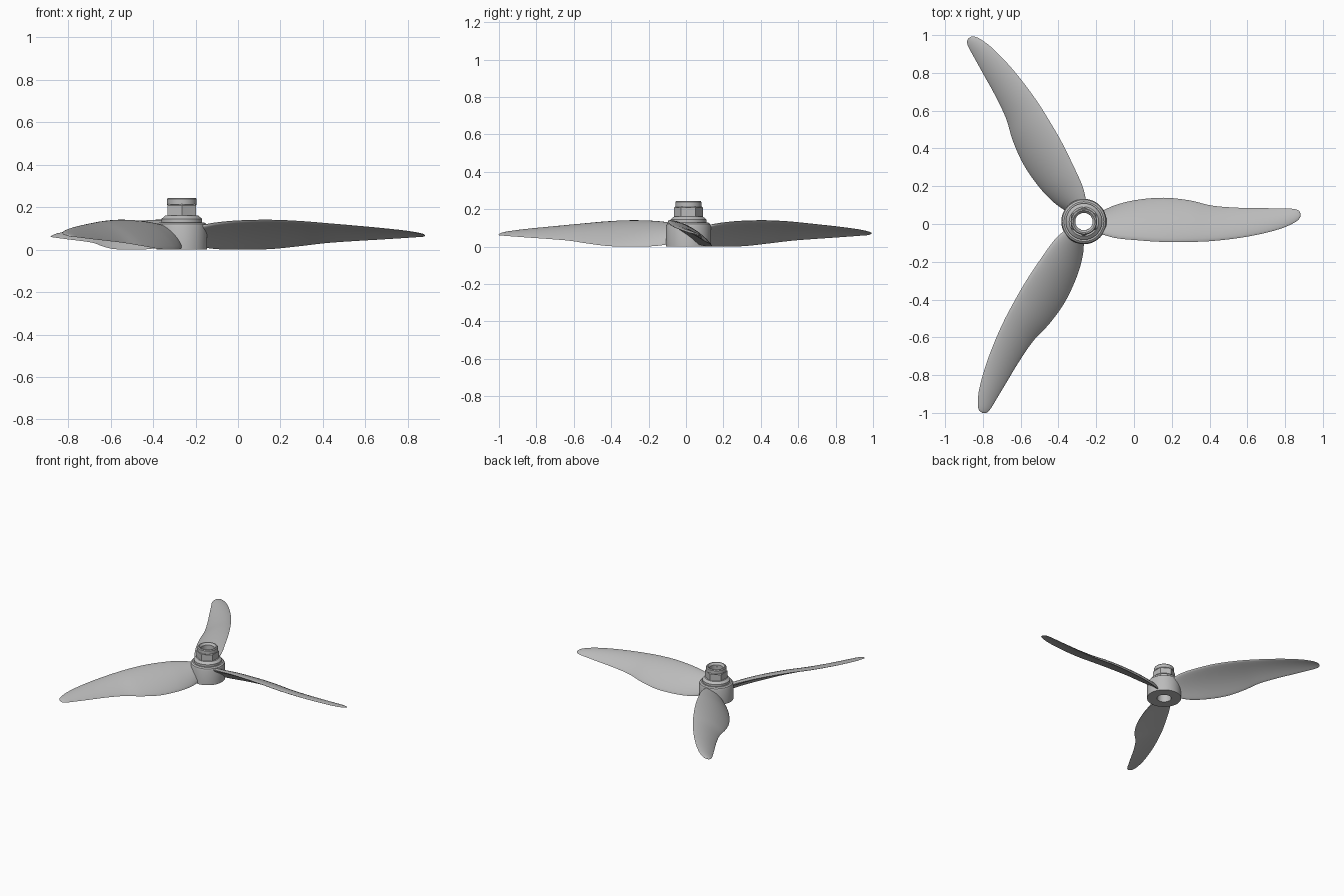
import bpy, math
from mathutils import Vector, Matrix

cube = bpy.data.objects.get("Cube")
if cube:
    bpy.data.objects.remove(cube, do_unlink=True)

CENTRE = Vector((-0.265, 0.013, 0))

grey = bpy.data.materials.new("plain grey")
grey.use_nodes = True
colour = (0.5, 0.5, 0.5, 1)
grey.diffuse_color = colour
grey.node_tree.nodes["Principled BSDF"].inputs["Base Color"].default_value = colour


def make(name, verts, faces, angle=35):
    mesh = bpy.data.meshes.new(name)
    mesh.from_pydata(verts, [], faces)
    mesh.materials.append(grey)
    obj = bpy.data.objects.new(name, mesh)
    bpy.context.collection.objects.link(obj)
    bpy.ops.object.select_all(action="DESELECT")
    obj.select_set(True)
    bpy.context.view_layer.objects.active = obj
    bpy.ops.object.mode_set(mode="EDIT")
    bpy.ops.mesh.select_all(action="SELECT")
    bpy.ops.mesh.normals_make_consistent(inside=False)
    bpy.ops.object.mode_set(mode="OBJECT")
    bpy.ops.object.shade_smooth_by_angle(angle=math.radians(angle))
    return obj


def lathe(name, profile, bore_steps=64):
    """Spin a closed (radius, z) loop round the hub axis."""
    n, k = bore_steps, len(profile)
    verts = [CENTRE + Vector((r * math.cos(a), r * math.sin(a), z))
             for a in (math.tau * i / n for i in range(n)) for r, z in profile]
    faces = [(i * k + j, (i + 1) % n * k + j,
              (i + 1) % n * k + (j + 1) % k, i * k + (j + 1) % k)
             for i in range(n) for j in range(k)]
    return make(name, verts, faces)


# Hub and nut stack
lathe("hub", [(.05, 0), (.12, 0), (.12, .108), (.115, .122), (.105, .129), (.05, .129)])
lathe("nut_flange", [(.047, .127), (.096, .127), (.096, .145), (.078, .16), (.047, .16)])
lathe("nut_collar", [(.046, .15), (.064, .15), (.064, .208), (.07, .213), (.07, .238),
                     (.065, .244), (.058, .244), (.046, .23)])

# Hexagonal nut body with a bore, corners on the y axis
rings = [(.052, .155, 6), (.078, .155, 6), (.078, .208, 6), (.07, .216, 6), (.052, .216, 6)]
hex_verts = [CENTRE + Vector((r * math.sin(math.tau * i / n), r * math.cos(math.tau * i / n), z))
             for r, z, n in rings for i in range(n)]
hex_faces = [(j * 6 + i, j * 6 + (i + 1) % 6,
              (j + 1) % 5 * 6 + (i + 1) % 6, (j + 1) % 5 * 6 + i)
             for j in range(5) for i in range(6)]
make("hex_nut", hex_verts, hex_faces, 20)

# Blade stations: distance, leading y, trailing y, leading z, trailing z, thickness
STATIONS = [
    (.075, -.060, .045, .110, .015, .030),
    (.16, -.086, .085, .126, .003, .028),
    (.27, -.098, .113, .136, .000, .026),
    (.42, -.108, .126, .139, .003, .024),
    (.56, -.108, .112, .133, .017, .022),
    (.68, -.103, .084, .123, .031, .020),
    (.82, -.087, .073, .111, .041, .016),
    (.94, -.065, .071, .100, .048, .013),
    (1.05, -.035, .069, .088, .055, .010),
    (1.11, -.008, .067, .079, .059, .007),
    (1.137, .011, .058, .073, .061, .005),
    (1.146, .026, .044, .069, .064, .002),
]


def smooth_stations(rows, steps=5):
    """Catmull-Rom through the stations."""
    pts = [Vector(r) for r in rows]
    out = []
    for i in range(len(pts) - 1):
        p0, p1, p2 = pts[max(i - 1, 0)], pts[i], pts[i + 1]
        p3 = pts[min(i + 2, len(pts) - 1)]
        h = p2[0] - p1[0]
        m1 = (p2 - p0) * (h / (p2[0] - p0[0]))
        m2 = (p3 - p1) * (h / (p3[0] - p1[0]))
        for s in range(steps):
            t = s / steps
            out.append(p1 * (2*t**3 - 3*t**2 + 1) + m1 * (t**3 - 2*t**2 + t)
                       + p2 * (3*t**2 - 2*t**3) + m2 * (t**3 - t**2))
    return out + [pts[-1]]


def section(row, half=12):
    """Cambered airfoil loop, from trailing edge over the top and back underneath."""
    x, y0, y1, z0, z1, thick = row
    chord = Vector((0, y1 - y0, z1 - z0))
    up = Vector((0, -chord.z, chord.y)).normalized()
    loop = []
    for i in range(2 * half):
        a = math.pi * i / half
        u = (1 + math.cos(a)) / 2
        camber = .07 * chord.length * 4 * u * (1 - u)
        body = .5 * thick * math.sin(a) * (1.25 - .5 * u)
        loop.append(Vector((x, y0, z0)) + chord * u + up * (camber + body))
    return loop


def blade(name, angle):
    loops = [section(r) for r in smooth_stations(STATIONS)]
    n = len(loops[0])
    turn = Matrix.Translation(CENTRE) @ Matrix.Rotation(math.radians(angle), 4, "Z")
    verts = [turn @ v for loop in loops for v in loop]
    faces = [(j * n + i, j * n + (i + 1) % n, (j + 1) * n + (i + 1) % n, (j + 1) * n + i)
             for j in range(len(loops) - 1) for i in range(n)]
    faces += [tuple(range(n)), tuple(range(len(verts) - n, len(verts)))]
    return make(name, verts, faces, 60)


for label, angle in (("left", 0), ("back", 120), ("front", 240)):
    blade(label + "_blade", angle)
